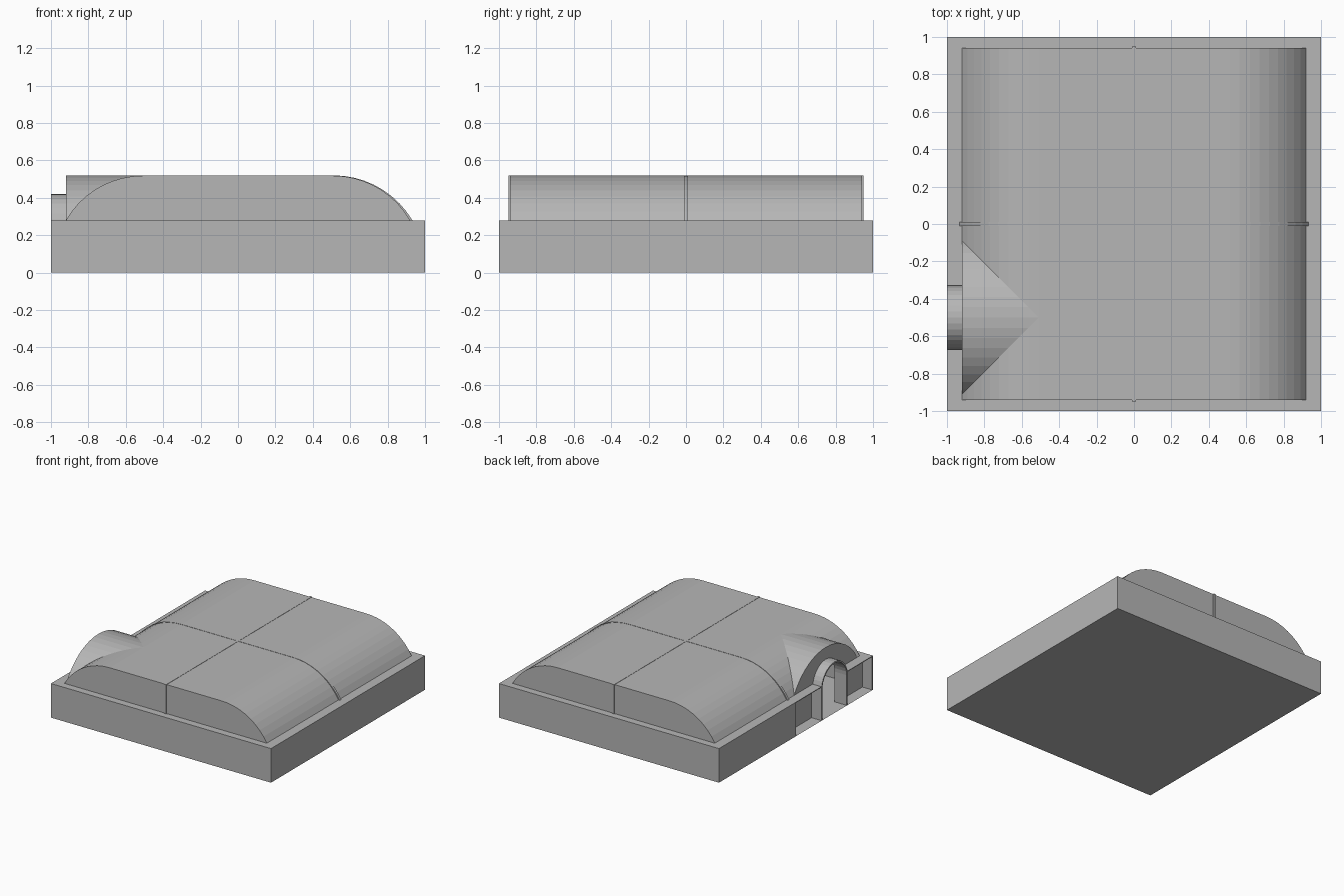
import bpy, bmesh, math
from mathutils import Vector

cube = bpy.data.objects.get("Cube")
if cube:
    bpy.data.objects.remove(cube, do_unlink=True)

GREY = (0.47, 0.47, 0.47, 1)
mat = bpy.data.materials.new("concrete_grey")
mat.use_nodes = True
mat.diffuse_color = GREY
mat.node_tree.nodes["Principled BSDF"].inputs["Base Color"].default_value = GREY

RIM, TOP = 0.28, 0.518       # height of the base and of the crown
EDGE, END = 0.92, 0.94       # half width and half length of the vault
WIDE = 0.41                  # half width of the dormer arch
CROWN = EDGE - WIDE          # where the flat crown ends
DOOR_Y, DOOR_R, DOOR_Z = -0.5, 0.17, 0.25
RECESS = -0.91


def finish(name, bm):
    mesh = bpy.data.meshes.new(name)
    bm.to_mesh(mesh)
    bm.free()
    mesh.materials.append(mat)
    obj = bpy.data.objects.new(name, mesh)
    bpy.context.collection.objects.link(obj)
    return obj


def box_mesh(lo, hi):
    bm = bmesh.new()
    bmesh.ops.create_cube(bm, size=1)
    for v in bm.verts:
        v.co = Vector([(a + b) / 2 + c * (b - a) for a, b, c in zip(lo, hi, v.co)])
    return bm


def box(name, lo, hi):
    return finish(name, box_mesh(lo, hi))


def sweep(bm, profile, place, start, stop, outward):
    """Open strip along a profile, each face turned away from a centre point."""
    rows = [[bm.verts.new(place(u, z, s)) for u, z in profile] for s in (start, stop)]
    for i in range(len(profile) - 1):
        f = bm.faces.new((rows[0][i], rows[0][i + 1], rows[1][i + 1], rows[1][i]))
        f.normal_update()
        away = f.calc_center_median() - place(*outward, (start + stop) / 2)
        if f.normal.dot(away) < 0:
            f.normal_flip()
    return rows


def cap(bm, points, direction):
    f = bm.faces.new([bm.verts.new(p) for p in points])
    f.normal_update()
    if f.normal.dot(Vector(direction)) < 0:
        f.normal_flip()


def shoulder(crown, width, height, steps=9):
    """Half arch from its crown down to its foot."""
    r = (width ** 2 + height ** 2) / (2 * height)
    sweep_angle = math.asin(width / r)
    pts = []
    for i in range(steps + 1):
        a = sweep_angle * i / steps
        pts.append((crown + r * math.sin(a), RIM + height - r * (1 - math.cos(a))))
    return pts


def full_arch(crown, width, height):
    half = shoulder(crown, width, height)
    left = [(-u, z) for u, z in reversed(half)]
    return left + (half if crown > 0 else half[1:])


def along_y(u, z, s):
    return Vector((u, s, z))


def along_x(u, z, s):
    return Vector((s, DOOR_Y + u, z))


def groin_cut(bm, inside):
    """Trim along the two diagonal lines where vault and dormer meet."""
    for side in (-1, 1):
        faces = [f for f in bm.faces if f.calc_center_median().x < -CROWN + 0.01]
        if not inside:
            faces = bm.faces[:]
        geom = list({e for f in faces for e in f.edges} | {v for f in faces for v in f.verts}) + list(faces)
        bmesh.ops.bisect_plane(bm, geom=geom, plane_co=(-CROWN, DOOR_Y, 0),
                               plane_no=(1, side, 0), dist=1e-5)
    doomed = []
    for f in bm.faces:
        c = f.calc_center_median()
        in_dormer = c.x < -CROWN - abs(c.y - DOOR_Y) - 1e-4
        if in_dormer == inside:
            doomed.append(f)
    bmesh.ops.delete(bm, geom=doomed, context='FACES')


# Base shell, open on top and along half of the entrance side
bm = box_mesh((-1, -1, 0), (1, 1, RIM))
bmesh.ops.bisect_plane(bm, geom=bm.verts[:] + bm.edges[:] + bm.faces[:],
                       plane_co=(0, 0, 0), plane_no=(0, 1, 0))
gone = [f for f in bm.faces if f.normal.z > 0.5 or
        (f.normal.x < -0.5 and f.calc_center_median().y < 0)]
bmesh.ops.delete(bm, geom=gone, context='FACES')
finish("base_shell", bm)

# Rim around the vault, interrupted at the entrance
LIP = RIM - 0.006
box("rim_front", (-1, -1, LIP), (1, -0.9, RIM))
box("rim_back", (-1, 0.9, LIP), (1, 1, RIM))
box("rim_left", (0.9, -0.9, LIP), (1, 0.9, RIM))
box("rim_right_rear", (-1, DOOR_Y + DOOR_R, LIP), (-0.9, 0.9, RIM))
box("rim_right_front", (-1, -0.9, LIP), (-0.9, DOOR_Y - DOOR_R, RIM))

# Recessed walls beside the entrance
box("recess_wall_rear", (RECESS, DOOR_Y + DOOR_R, 0.002), (RECESS + 0.01, 0.01, LIP))
box("recess_wall_front", (RECESS, -0.99, 0.002), (RECESS + 0.01, DOOR_Y - DOOR_R, LIP))
box("recess_end_rear", (-0.999, 0, 0.002), (RECESS, 0.01, LIP))
box("recess_end_front", (-0.999, -0.999, 0.002), (RECESS, -0.99, LIP))

# Main vault with flat end walls
main = full_arch(CROWN, WIDE, TOP - RIM)
bm = bmesh.new()
sweep(bm, main, along_y, -END, END, (0, 0))
groin_cut(bm, True)
for s in (-1, 1):
    cap(bm, [along_y(u, z, s * END) for u, z in main], (0, s, 0))
finish("vault", bm)

# Entrance dormer with an arched opening in its end wall
arch = full_arch(0, WIDE, TOP - RIM)
bm = bmesh.new()
sweep(bm, arch, along_x, -EDGE, -CROWN + 0.01, (0, 0))
groin_cut(bm, False)
low = math.asin((RIM - DOOR_Z) / DOOR_R)
hole = []
for i in range(17):
    a = low + (math.pi - 2 * low) * i / 16
    hole.append((DOOR_R * math.cos(a), DOOR_Z + DOOR_R * math.sin(a)))
cap(bm, [along_x(u, z, -EDGE) for u, z in arch + hole], (-1, 0, 0))
finish("entrance_dormer", bm)


# Arched entrance passage
def passage(r):
    bow = [(r * math.cos(math.pi * i / 16), DOOR_Z + r * math.sin(math.pi * i / 16))
           for i in range(17)]
    return [(r, 0.002)] + bow + [(-r, 0.002)]


bm = bmesh.new()
outer, inner = passage(DOOR_R), passage(DOOR_R - 0.012)
sweep(bm, outer, along_x, -1, -0.89, (0, 0.15))
bore = bmesh.new()
sweep(bore, inner, along_x, -1, -0.89, (0, 0.15))
bmesh.ops.reverse_faces(bore, faces=bore.faces[:])
finish("passage_lining", bore)
for i in range(len(outer) - 1):
    ring = (outer[i], outer[i + 1], inner[i + 1], inner[i])
    for x, d in ((-1, -1), (-0.89, 1)):
        cap(bm, [along_x(u, z, x) for u, z in ring], (d, 0, 0))
finish("entrance_passage", bm)

# Cross rib over the shoulders
rib = full_arch(CROWN, WIDE + 0.012, TOP - RIM + 0.002)
bm = bmesh.new()
sweep(bm, rib, along_y, -0.01, 0.01, (0, 0))
for s in (-1, 1):
    for i in range(len(rib) - 1):
        strip = [rib[i], rib[i + 1]]
        lower = [(u * 0.985, z - 0.004) for u, z in reversed(strip)]
        cap(bm, [along_y(u, z, s * 0.01) for u, z in strip + lower], (0, s, 0))
finish("cross_rib", bm)

# Ridge rib along the crown and down both ends
box("ridge_rib", (-0.01, -END, TOP - 0.004), (0.01, END, TOP + 0.002))
for name, s in (("front", -1), ("back", 1)):
    ys = sorted((s * END, s * (END + 0.008)))
    box("end_rib_" + name, (-0.01, ys[0], RIM), (0.01, ys[1], TOP + 0.002))
